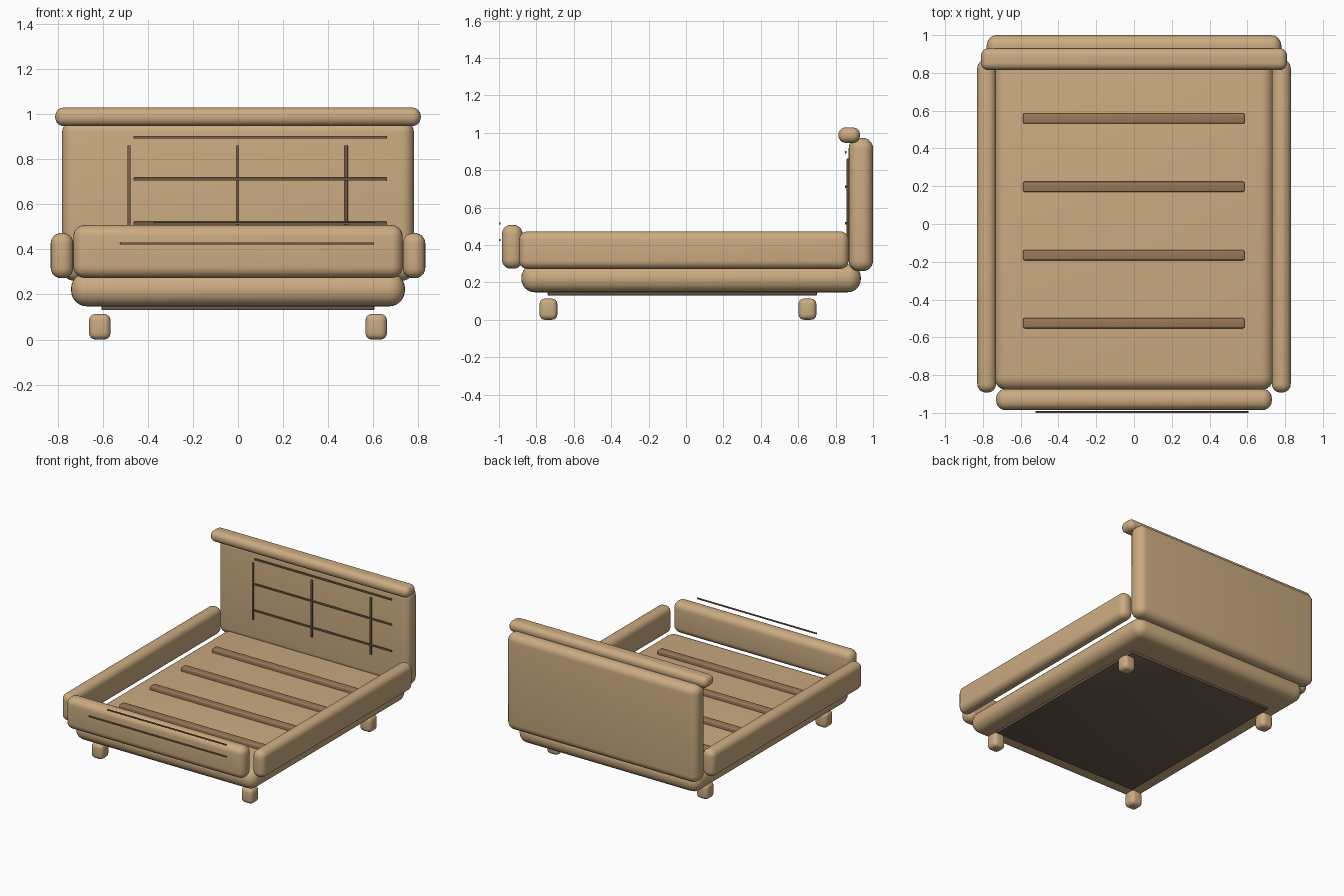
import bpy
from math import radians

if "Cube" in bpy.data.objects:
    bpy.data.objects.remove(bpy.data.objects["Cube"])


def material(name, rgb):
    m = bpy.data.materials.new(name)
    m.diffuse_color = (*rgb, 1)
    m.use_nodes = True
    m.node_tree.nodes["Principled BSDF"].inputs["Base Color"].default_value = m.diffuse_color
    return m


WOOD = material("wood", (0.60, 0.41, 0.22))
SLAT = material("slat_wood", (0.31, 0.19, 0.10))
TRIM = material("trim_wood", (0.20, 0.12, 0.06))
DARK = material("underside", (0.15, 0.11, 0.08))


def block(name, xs, ys, zs, radius, mat, segments=6):
    """Rounded box given by its min/max on each axis."""
    bpy.ops.mesh.primitive_cube_add(
        size=1, location=[(a + b) / 2 for a, b in (xs, ys, zs)])
    ob = bpy.context.object
    ob.name = name
    ob.scale = [b - a for a, b in (xs, ys, zs)]
    bpy.ops.object.transform_apply(location=False, rotation=False, scale=True)
    ob.data.materials.append(mat)
    if radius:
        bev = ob.modifiers.new("round", 'BEVEL')
        bev.width = radius
        bev.segments = segments
        bev.limit_method = 'NONE'
        bpy.ops.object.modifier_apply(modifier=bev.name)
        bpy.ops.object.shade_smooth_by_angle(angle=radians(35))
    return ob


# Base platform and dark underside panel
block("base", (-0.74, 0.74), (-0.88, 0.935), (0.147, 0.297), 0.07, WOOD)
block("underside_panel", (-0.605, 0.605), (-0.74, 0.70), (0.13, 0.16), 0.006, DARK, 2)

# Headboard with its cap rail, and footboard
block("headboard", (-0.78, 0.78), (0.87, 1.0), (0.26, 0.972), 0.055, WOOD)
block("headboard_cap", (-0.81, 0.81), (0.815, 0.93), (0.946, 1.028), 0.038, WOOD)
block("footboard", (-0.73, 0.73), (-0.985, -0.873), (0.273, 0.507), 0.05, WOOD)

# Side rails and feet
for side, s in (("left", -1), ("right", 1)):
    xs = sorted((s * 0.73, s * 0.83))
    block(f"{side}_side_rail", xs, (-0.892, 0.87), (0.272, 0.472), 0.045, WOOD)
    xs = sorted((s * 0.565, s * 0.66))
    for end, ys in (("front", (-0.783, -0.688)), ("back", (0.602, 0.697))):
        block(f"{end}_{side}_foot", xs, ys, (0.0, 0.113), 0.028, WOOD, 4)

# Slats across the platform
for i, y in enumerate((-0.525, -0.165, 0.197, 0.558)):
    block(f"slat_{i + 1}", (-0.588, 0.585), (y - 0.027, y + 0.027),
          (0.28, 0.325), 0.008, SLAT, 3)

# Headboard trim: upright and level strips
for i, x in enumerate((-0.483, -0.002, 0.48)):
    block(f"headboard_upright_{i + 1}", (x - 0.007, x + 0.007),
          (0.859, 0.871), (0.44, 0.861), 0.002, TRIM, 2)
for i, z in enumerate((0.516, 0.711, 0.896)):
    block(f"headboard_strip_{i + 1}", (-0.463, 0.66),
          (0.849, 0.859), (z - 0.006, z + 0.006), 0.002, TRIM, 2)

# Footboard trim strips
for i, (x0, x1, z) in enumerate(((-0.522, 0.603, 0.426), (-0.371, 0.607, 0.515))):
    block(f"footboard_strip_{i + 1}", (x0, x1), (-1.0, -0.991),
          (z - 0.005, z + 0.005), 0.002, TRIM, 2)
